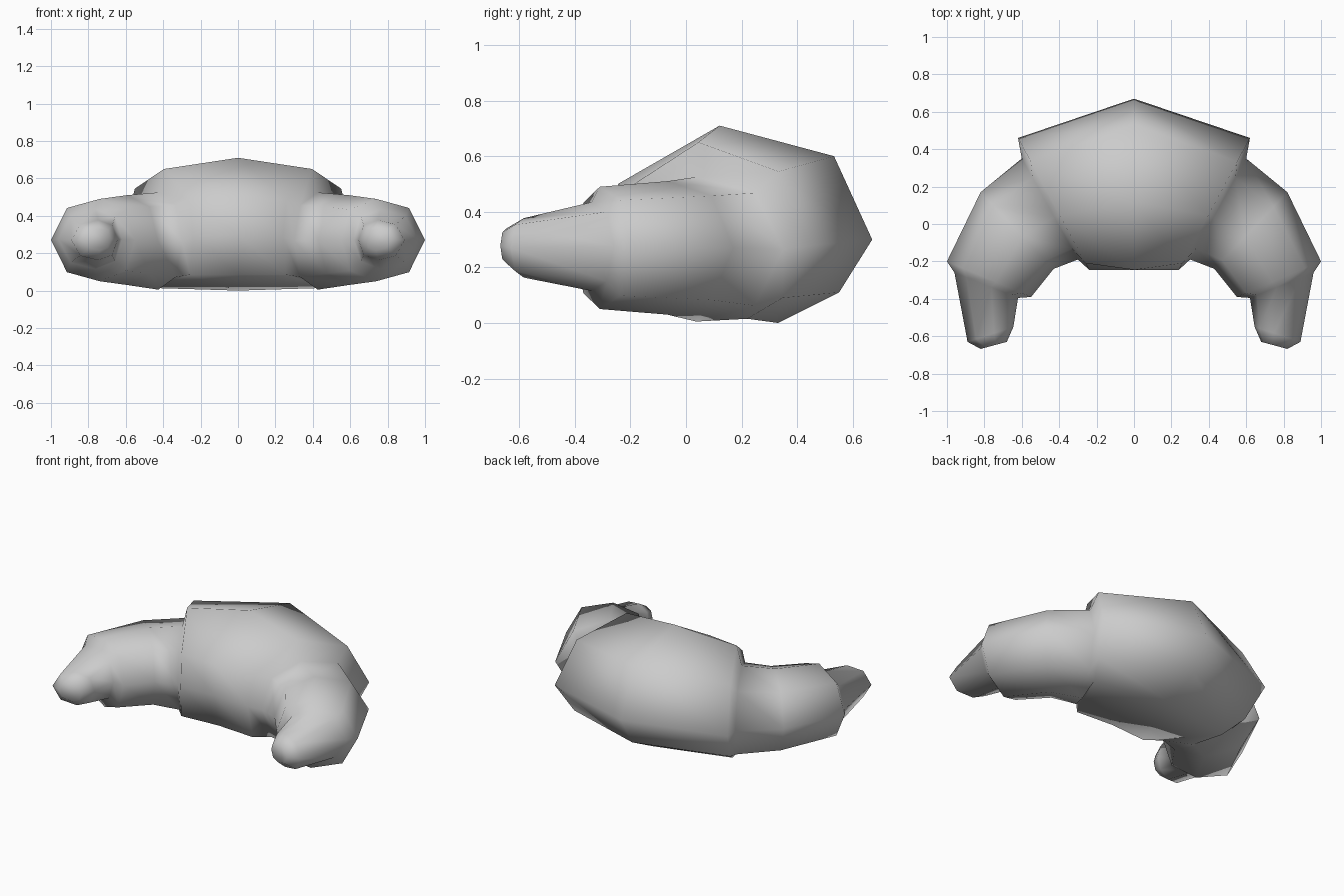
import bpy, bmesh

if "Cube" in bpy.data.objects:
    bpy.data.objects.remove(bpy.data.objects["Cube"])

# eight-sided sections: (fraction from inner to outer side, fraction of height)
OCT = [(1, .5), (.81, .89), (.42, 1), (.11, .87), (0, .5), (.11, .13), (.42, 0), (.81, .11)]
MID = [(1, .30), (.85, .60), (.40, .71), (0, .50), (0, .30), (.05, .085), (.63, 0), (.87, .11)]
END = [(1, .28), (.82, .545), (.41, .65), (.05, .485), (0, .29), (.04, .085), (.66, .015), (.84, .09)]


def section(inner, outer, z0=0, z1=1, profile=OCT):
    return [(inner[0] + (outer[0] - inner[0]) * t,
             inner[1] + (outer[1] - inner[1]) * t,
             z0 + (z1 - z0) * h) for t, h in profile]


# sections from the middle to the right tip
half = [
    section((.24, -.245), (.62, .46), profile=END),  # edge of the fat middle roll
    section((.30, -.19), (.60, .35), .005, .525),    # step down to side roll
    section((.43, -.24), (.82, .17), .03, .51),
    section((.55, -.39), (1.0, -.20), .05, .49),     # edge of side roll
    section((.62, -.395), (.96, -.26), .115, .435),  # step down to tip
    section((.645, -.55), (.89, -.63), .163, .377),
    section((.68, -.63), (.82, -.668), .215, .34),
]
left = [[(-x, y, z) for x, y, z in r] for r in reversed(half)]
rings = left + [section((0, -.245), (0, .67), profile=MID)] + half

# one continuous crescent roll
bm = bmesh.new()
loops = [[bm.verts.new(p) for p in r] for r in rings]
for a, b in zip(loops, loops[1:]):
    for i in range(8):
        j = (i + 1) % 8
        bm.faces.new((a[i], a[j], b[j], b[i]))
bm.faces.new(loops[0])
bm.faces.new(loops[-1])
bmesh.ops.recalc_face_normals(bm, faces=bm.faces)
for f in bm.faces:
    f.smooth = True
mesh = bpy.data.meshes.new("crescent_roll")
bm.to_mesh(mesh)
bm.free()
bpy.context.collection.objects.link(bpy.data.objects.new("crescent_roll", mesh))
